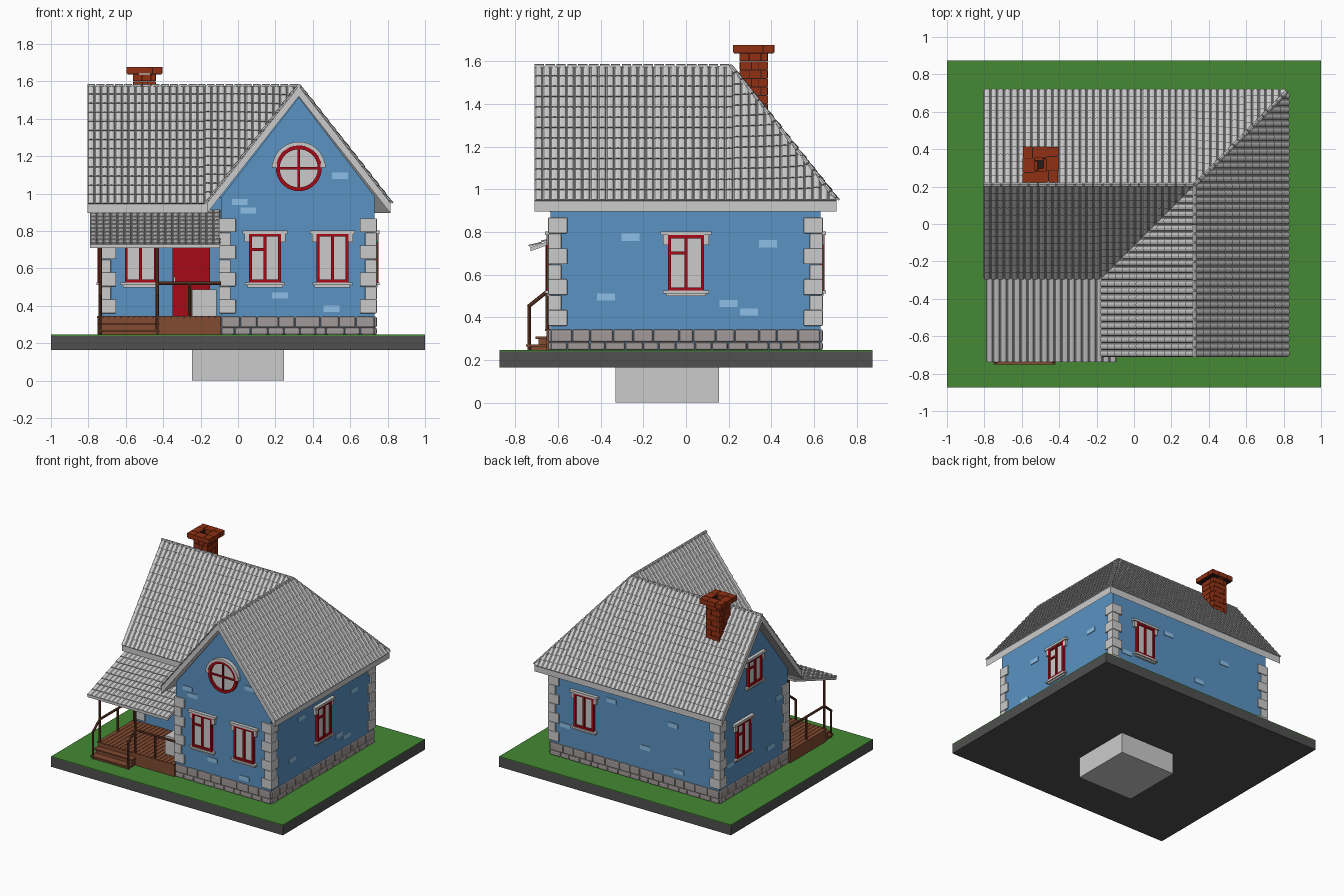
import bpy, bmesh, random
from math import pi, sin, cos, radians
from mathutils import Matrix, Vector

if "Cube" in bpy.data.objects:
    bpy.data.objects.remove(bpy.data.objects["Cube"])

random.seed(4)
I = Matrix.Identity(4)
COLORS = dict(blue=(.10, .29, .54), pale=(.27, .53, .80), red=(.38, .003, .008), brick=(.28, .03, .006),
              wood=(.22, .07, .03), post=(.15, .05, .025), green=(.06, .25, .035), dark=(.08, .08, .08),
              stone=(.36, .32, .32), black=(.03, .01, .01))
MATS = {}
for key, c in COLORS.items():
    MATS[key] = bpy.data.materials.new(key)
    MATS[key].diffuse_color = (*c, 1)


def box(bm, lo, hi, M=I):
    lo, hi = Vector(lo), Vector(hi)
    m = M @ Matrix.Translation((lo + hi) / 2) @ Matrix.Diagonal((*(hi - lo), 1))
    bmesh.ops.create_cube(bm, size=1, matrix=m)


def bar(bm, p, q, r, n=8):
    p, q = Vector(p), Vector(q)
    m = Matrix.Translation((p + q) / 2) @ (q - p).to_track_quat('Z', 'Y').to_matrix().to_4x4()
    bmesh.ops.create_cone(bm, cap_ends=True, segments=n, radius1=r, radius2=r, depth=(q - p).length, matrix=m)


def prism(bm, pts, vec):
    a = [bm.verts.new(p) for p in pts]
    b = [bm.verts.new(Vector(p) + Vector(vec)) for p in pts]
    bm.faces.new(a)
    bm.faces.new(b[::-1])
    for i in range(len(a)):
        j = (i + 1) % len(a)
        bm.faces.new((a[i], b[i], b[j], a[j]))


def ring(bm, r0, r1, a0, a1, d, n, M):
    rows = []
    for i in range(n + 1):
        a = radians(a0 + (a1 - a0) * i / n)
        rows.append([bm.verts.new(M @ Vector((r * cos(a), y, r * sin(a))))
                     for r, y in ((r0, 0), (r1, 0), (r1, -d), (r0, -d))])
    for s, t in zip(rows, rows[1:]):
        for k in range(4):
            bm.faces.new((s[k], s[(k + 1) % 4], t[(k + 1) % 4], t[k]))
    bm.faces.new(rows[0])
    bm.faces.new(rows[-1])


def tiles(bm, lo, hi, w, h=.011):
    # one run of overlapping rounded tiles from ridge to eave
    lo, hi = Vector(lo), Vector(hi)
    d = lo - hi
    if d.length < .025:
        return
    side = d.cross(Vector((0, 0, 1))).normalized()
    up = side.cross(d).normalized()
    up *= 1 if up.z > 0 else -1
    n = max(1, round(d.length / .062))
    for s in range(n):
        ends = [[bm.verts.new(hi + d * t + side * cos(k * pi / 4) * w / 2 + up * (sin(k * pi / 4) * hh + e))
                 for k in range(5)] for t, hh, e in ((s / n, h * .75, 0), ((s + 1) / n, h, .004))]
        for k in range(4):
            bm.faces.new((ends[0][k], ends[0][k + 1], ends[1][k + 1], ends[1][k]))
        bm.faces.new(ends[1])


def finish(name, bm, mat=None, bevel=0):
    bmesh.ops.recalc_face_normals(bm, faces=bm.faces)
    me = bpy.data.meshes.new(name)
    bm.to_mesh(me)
    bm.free()
    ob = bpy.data.objects.new(name, me)
    bpy.context.collection.objects.link(ob)
    if mat:
        me.materials.append(MATS[mat])
    if bevel:
        b = ob.modifiers.new("bevel", 'BEVEL')
        b.width, b.segments = bevel, 2
    return ob


def boxes(name, items, mat=None, bevel=0, M=I):
    bm = bmesh.new()
    for lo, hi in items:
        box(bm, lo, hi, M)
    return finish(name, bm, mat, bevel)


def wall_frame(x, y, z, deg):
    return Matrix.Translation((x, y, z)) @ Matrix.Rotation(radians(deg), 4, 'Z')


# ground slab and plinth
boxes("plinth", [((-.245, -.33, 0), (.245, .155, .17))])
boxes("ground_slab", [((-1, -.875, .165), (1, .875, .24))], 'dark')
boxes("lawn", [((-1, -.875, .24), (1, .875, .246))], 'green')

# walls with gables
X0, X1, XW, Y0, YM, Y1 = -.73, .73, -.09, -.635, -.21, .63
bm = bmesh.new()
box(bm, (X0, YM, .245), (X1, Y1, .975))
prism(bm, [(XW, Y0, .245), (X1, Y0, .245), (X1, Y0, .985), (.325, Y0, 1.515), (XW, Y0, .98)], (0, .845, 0))
prism(bm, [(X0, YM, .245), (X0, Y1, .245), (X0, Y1, .98), (X0, .21, 1.515), (X0, YM, .98)], (1.055, 0, 0))
finish("walls", bm, 'blue')

# L-shaped roof slabs
ZE, ZR = .95, 1.575
A, B, C, D = (-.805, -.28, ZE), (-.805, .705, ZE), (.815, .705, ZE), (.815, -.71, ZE)
E, V = (-.165, -.71, ZE), (-.165, -.28, ZE)
R1, R3, P = (-.805, .21, ZR), (.325, -.71, ZR), (.325, .21, ZR)
bm = bmesh.new()
for face in ((A, V, P, R1), (B, R1, P, C), (C, P, R3, D), (E, R3, P, V)):
    prism(bm, face, (0, 0, -.055))
finish("roof_slabs", bm)

# roof tiles, each run clipped at hip and valley
bm = bmesh.new()
pitch = .0368
slope = (ZR - ZE) / .49
for i in range(44):
    x = -.805 + pitch * (i + .5)
    top = .21 if x < .325 else x - .115
    tiles(bm, (x, .712, ZE - .006), (x, top, ZR - (top - .21) * slope), pitch)
    if x < .325:
        low = max(-.287, x - .115)
        tiles(bm, (x, low, ZR - (.21 - low) * slope), (x, .21, ZR), pitch)
pitch = 1.415 / 38
for i in range(38):
    y = -.71 + pitch * (i + .5)
    top = max(.325, y + .115)
    tiles(bm, (.82, y, ZE - .006), (top, y, ZR - (top - .325) * slope), pitch)
    if y < .21:
        low = max(-.17, y + .115)
        tiles(bm, (low, y, ZR - (.325 - low) * slope), (.325, y, ZR), pitch)
finish("roof_tiles", bm)

# ridge and hip caps
bm = bmesh.new()
for p, q in ((R1, P), (R3, P), (P, C)):
    p, q = Vector(p), Vector(q)
    n = round((q - p).length / .05)
    for i in range(n):
        bar(bm, p.lerp(q, i / n), p.lerp(q, (i + .85) / n), .012)
finish("ridge_caps", bm)

# porch roof
bm = bmesh.new()
prism(bm, [(-.79, -.73, .728), (-.79, -.21, .91), (-.79, -.21, .892), (-.79, -.73, .71)], (.695, 0, 0))
for i in range(19):
    x = -.79 + .0366 * (i + .5)
    tiles(bm, (x, -.735, .727), (x, -.21, .91), .0366, .009)
finish("porch_roof", bm)

# foundation stones along the outline
outline = [(X0, YM), (XW, YM), (XW, Y0), (X1, Y0), (X1, Y1), (X0, Y1)]
bm = bmesh.new()
for i, p in enumerate(outline):
    p, q = Vector(p), Vector(outline[(i + 1) % 6])
    L, d = (q - p).length, (q - p).normalized()
    M = Matrix.Translation((*p, 0)) @ Matrix.Rotation(Vector((1, 0)).angle_signed(d) * -1, 4, 'Z')
    for z0, z1, step in ((.245, .283, .085), (.283, .343, .1)):
        n = max(2, round(L / step))
        cuts = [0] + [(k + random.uniform(-.2, .2)) * L / n for k in range(1, n)] + [L]
        for a, b in zip(cuts, cuts[1:]):
            box(bm, (a + .001, -.012, z0), (b - .001, .02, z1), M)
finish("foundation_stones", bm, 'stone', .009)

# corner blocks, alternating large and small
items = []
for x, y, sx, sy in ((X0, YM, 1, 1), (XW, Y0, 1, 1), (X1, Y0, -1, 1), (X1, Y1, -1, -1), (X0, Y1, 1, -1)):
    for k in range(7):
        w = .078 if k % 2 == 0 else .05
        z = .36 + k * .0723
        xs, ys = sorted((x - sx * .012, x + sx * w)), sorted((y - sy * .012, y + sy * w))
        items.append(((xs[0], ys[0], z), (xs[1], ys[1], z + (.074 if k % 2 == 0 else .0703))))
boxes("corner_blocks", items, None, .004)

# scattered exposed bricks
bm = bmesh.new()
for M, spots in ((wall_frame(0, Y0, 0, 0), [(.545, 1.095), (.01, .955), (.055, .91), (.225, .455), (.5, .385)]),
                 (wall_frame(X1, 0, 0, 90), [(-.26, .775), (.385, .745), (-.375, .495), (.2, .465), (.295, .425)]),
                 (wall_frame(0, Y1, 0, 180), [(.33, .75), (.09, .51), (.38, .40), (-.6, .5), (-.2, .8)]),
                 (wall_frame(X0, 0, 0, -90), [(-.5, .5), (.1, .8), (0, .45)])):
    for u, z in spots:
        box(bm, (u - .042, -.005, z - .017), (u + .042, .01, z + .017), M)
finish("exposed_bricks", bm, 'pale')


# rectangular windows
def window(name, M, w=.17, h=.26, crossbar=True):
    a, b, t = w / 2, h / 2, .015
    frame = [((-a, -.02, -b), (-a + t, .01, b)), ((a - t, -.02, -b), (a, .01, b)),
             ((-a, -.02, -b), (a, .01, -b + t)), ((-a, -.02, b - t), (a, .01, b)),
             ((-.008, -.018, -b), (.008, .01, b))]
    if crossbar:
        frame.append(((-a, -.018, b * .3), (0, .01, b * .3 + .014)))
    boxes(name + "_frame", frame, 'red', 0, M)
    boxes(name + "_glass", [((-a + .005, -.008, -b + .005), (a - .005, .01, b - .005))], None, 0, M)
    trim = [((-a - .035, -.026, b), (a + .035, .005, b + .018)), ((-a - .02, -.018, b - .012), (a + .02, .005, b)),
            ((-a - .022, -.026, -b - .014), (a + .022, .005, -b)), ((-a - .01, -.016, -b - .026), (a + .01, .005, -b - .014))]
    for s in (-1, 1):
        xs = sorted((s * a, s * (a + .024)))
        trim.append(((xs[0], -.018, b - .045), (xs[1], .005, b)))
    boxes(name + "_trim", trim, None, 0, M)


window("front_left_window", wall_frame(.145, Y0, .655, 0))
window("front_right_window", wall_frame(.505, Y0, .655, 0), crossbar=False)
window("porch_window", wall_frame(-.52, YM, .655, 0), crossbar=False)
window("right_window", wall_frame(X1, 0, .655, 90))
window("back_window", wall_frame(.43, Y1, .655, 180), crossbar=False)
window("left_window", wall_frame(X0, .35, .655, -90))
window("gable_window", wall_frame(X0, .21, 1.13, -90), .17, .2)

# round attic window
M = wall_frame(.325, Y0, 1.135, 0)
bm = bmesh.new()
ring(bm, .102, .122, 0, 360, .024, 40, M)
box(bm, (-.006, -.02, -.105), (.006, .005, .105), M)
box(bm, (-.105, -.02, -.006), (.105, .005, .006), M)
finish("round_window_frame", bm, 'red')
bm = bmesh.new()
bmesh.ops.create_cone(bm, cap_ends=True, segments=40, radius1=.11, radius2=.11, depth=.02,
                      matrix=M @ Matrix.Rotation(pi / 2, 4, 'X'))
finish("round_window_glass", bm)
bm = bmesh.new()
ring(bm, .122, .142, 8, 172, .03, 24, M)
for s in (-1, 1):
    box(bm, (s * .13 - .013, -.026, .005), (s * .13 + .013, .005, .025), M)
finish("round_window_arch", bm)

# door with raised panels
boxes("door", [((-.35, YM - .012, .345), (-.15, YM + .01, .76))] +
      [((x, YM - .02, z), (x + .07, YM, z + h)) for x in (-.335, -.235) for z, h in ((.37, .13), (.53, .19))], 'red')
boxes("door_handle", [((-.345, YM - .03, .515), (-.333, YM, .555))])

# porch deck, boards and steps
boxes("porch_deck", [((-.75, -.655, .245), (XW, YM, .335))], 'wood')
boxes("deck_boards", [((-.755 + k * .0333, -.662, .335), (-.7245 + k * .0333, YM, .345)) for k in range(20)], 'wood')
steps = []
for k, y in enumerate((-.75, -.705)):
    z = .272 + k * .037
    steps += [((-.75, y, z - .01), (-.42, -.65, z)), ((-.74, y + .012, .245), (-.43, -.65, z - .01))]
boxes("porch_steps", steps, 'wood')
boxes("porch_box", [((-.245, -.55, .345), (-.115, -.44, .487))])

# porch posts and handrails
bm = bmesh.new()
for x in (-.737, -.432):
    bar(bm, (x, -.65, .345), (x, -.65, .75), .009)
    bar(bm, (x, -.735, .245), (x, -.735, .455), .008)
    bar(bm, (x, -.74, .45), (x, -.65, .522), .009)
for y in (-.43, -.23):
    bar(bm, (-.737, y, .345), (-.737, y, .52), .008)
bar(bm, (-.737, -.65, .52), (-.737, YM, .52), .009)
bar(bm, (-.432, -.65, .52), (XW, -.65, .52), .009)
bar(bm, (-.26, -.65, .345), (-.26, -.65, .52), .008)
finish("porch_railing", bm, 'post')


# chimney of pinwheel brick courses around a hollow flue
def course(bm, a, b, z, h, flip, t=.045, g=.002):
    for k in range(4):
        u, v = (a, b) if k % 2 == 0 else (b, a)
        M = Matrix.Translation((-.5, .318, z)) @ Matrix.Rotation(k * pi / 2, 4, 'Z')
        e = (-u, u - t) if flip else (-u + t, u)
        m = (e[0] + e[1]) / 2 + .012
        box(bm, (e[0] + g, -v, g), (m - g, -v + t, h), M)
        box(bm, (m + g, -v, g), (e[1] - g, -v + t, h), M)


bm = bmesh.new()
for k in range(11):
    course(bm, .061, .067, 1.2 + k * .04, .038, k % 2)
course(bm, .095, .097, 1.64, .038, 0, .062)
finish("chimney_bricks", bm, 'brick')
boxes("chimney_mortar", [((-.558, .254, 1.2), (-.442, .382, 1.6)),
                         ((-.59, .226, 1.637), (-.53, .41, 1.67)), ((-.47, .226, 1.637), (-.41, .41, 1.67))], 'black')

for m in bpy.data.materials:
    if m.users and not m.is_grease_pencil:
        m.use_nodes = True
        m.node_tree.nodes["Principled BSDF"].inputs["Base Color"].default_value = m.diffuse_color
